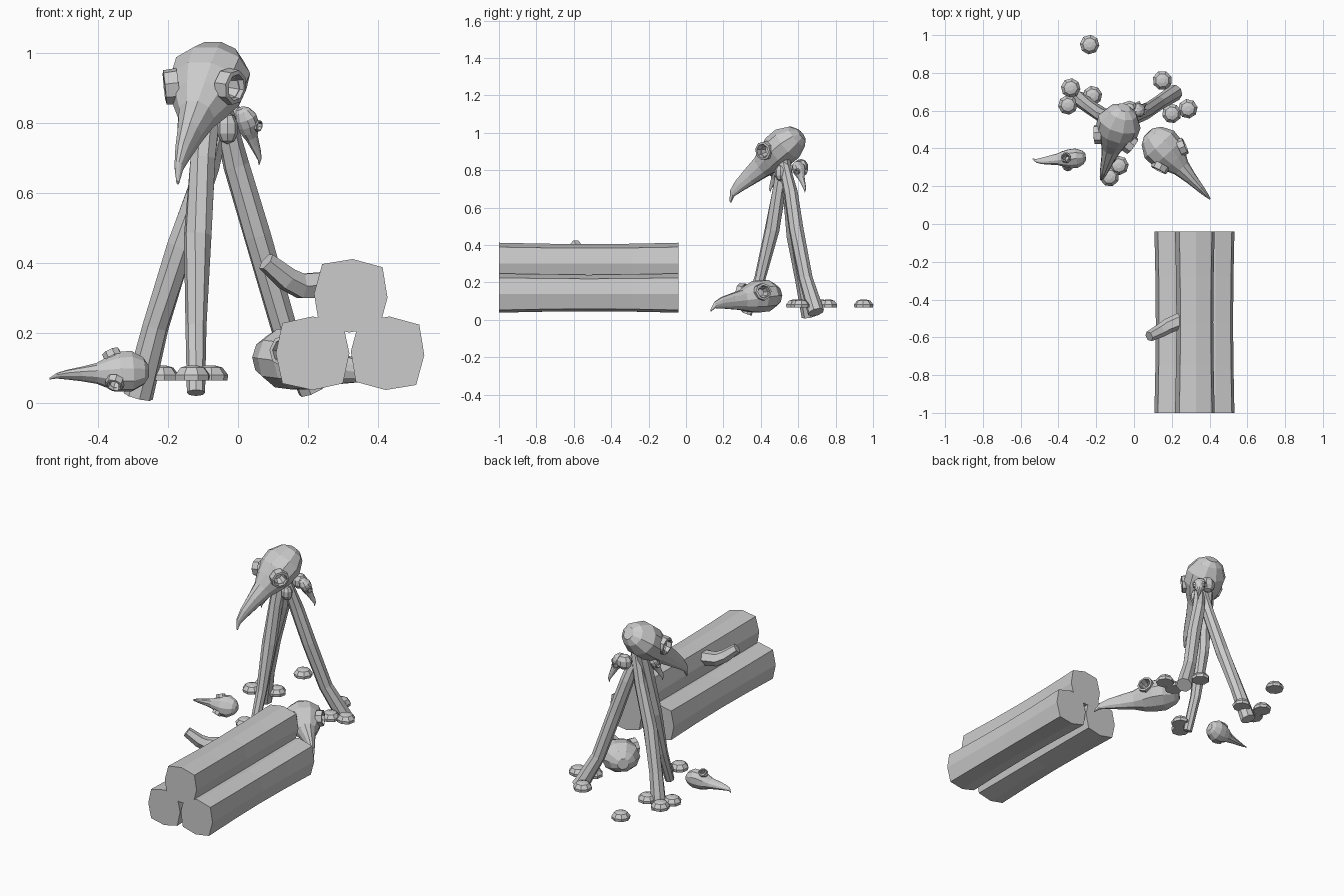
import bpy, bmesh, math, random
from mathutils import Vector, Matrix

random.seed(4)
cube = bpy.data.objects.get("Cube")
if cube:
    bpy.data.objects.remove(cube)

bone = bpy.data.materials.new("plain grey")
bone.use_nodes = True
GREY = (0.6, 0.6, 0.6, 1)
bone.diffuse_color = GREY
bone.node_tree.nodes["Principled BSDF"].inputs["Base Color"].default_value = GREY


def finish(name, bm, matrix=Matrix()):
    bmesh.ops.recalc_face_normals(bm, faces=bm.faces)
    mesh = bpy.data.meshes.new(name)
    bm.to_mesh(mesh)
    bm.free()
    mesh.transform(matrix)
    mesh.materials.append(bone)
    ob = bpy.data.objects.new(name, mesh)
    bpy.context.collection.objects.link(ob)
    return ob


def loft(bm, rings):
    """Skin a list of equal rings of points and cap both ends."""
    loops = [[bm.verts.new(p) for p in ring] for ring in rings]
    n = len(loops[0])
    for a, b in zip(loops, loops[1:]):
        for i in range(n):
            j = (i + 1) % n
            bm.faces.new((a[i], a[j], b[j], b[i]))
    bm.faces.new(loops[0])
    bm.faces.new(loops[-1])


def pole(name, path, radii, sides=8):
    pts = [Vector(p) for p in path]
    rings = []
    for k, p in enumerate(pts):
        d = pts[min(k + 1, len(pts) - 1)] - pts[max(k - 1, 0)]
        q = d.to_track_quat('Z', 'Y')
        rings.append([p + q @ Vector((radii[k] * math.cos(t), radii[k] * math.sin(t), 0))
                      for t in (math.tau * i / sides for i in range(sides))])
    bm = bmesh.new()
    loft(bm, rings)
    return finish(name, bm)


# Skull stations: distance forward, half width, top, bottom
SKULL = [(-.112, .035, .035, -.035), (-.085, .078, .073, -.062), (-.02, .116, .103, -.09),
         (.05, .112, .1, -.092), (.11, .085, .078, -.085), (.17, .054, .052, -.07),
         (.25, .036, .036, -.06), (.33, .023, .018, -.05), (.385, .013, -.006, -.045),
         (.42, .004, -.05, -.062)]


def skull(name, centre, tip, roll=0):
    centre, d = Vector(centre), Vector(tip) - Vector(centre)
    frame = (Matrix.Translation(centre)
             @ Matrix.Rotation(math.atan2(d.y, d.x), 4, 'Z')
             @ Matrix.Rotation(math.asin(-d.z / d.length), 4, 'Y')
             @ Matrix.Rotation(math.radians(roll), 4, 'X')
             @ Matrix.Scale(d.length / .42, 4))
    bm = bmesh.new()
    sides = 10
    loft(bm, [[(s, w * math.cos(t), (hi + lo) / 2 + (hi - lo) / 2 * math.sin(t))
               for t in (math.tau * i / sides for i in range(sides))] for s, w, hi, lo in SKULL])
    ob = finish(name, bm, frame)
    # Sunken eye sockets with a raised rim
    for side, label in ((1, "left"), (-1, "right")):
        axis = Vector((.35, side, .12)).to_track_quat('Z', 'Y').to_matrix().to_4x4()
        place = Matrix.Translation((.085, side * .098, .035)) @ axis
        bm = bmesh.new()
        bmesh.ops.create_cone(bm, segments=8, radius1=.022, radius2=.05, depth=.09, cap_ends=True)
        cutter = finish("socket_cutter", bm, frame @ place)
        cutter.hide_render = True
        mod = ob.modifiers.new("socket", 'BOOLEAN')
        mod.operation, mod.object = 'DIFFERENCE', cutter
        bpy.context.view_layer.objects.active = ob
        bpy.ops.object.modifier_apply(modifier=mod.name)
        bpy.data.objects.remove(cutter)
        bm = bmesh.new()
        rings = [[(r * math.cos(t), r * math.sin(t), z)
                  for t in (math.tau * i / 8 for i in range(8))]
                 for r, z in ((.052, -.03), (.05, .008), (.038, .01), (.034, -.03))]
        loft(bm, rings)
        caps = [f for f in bm.faces if len(f.verts) == 8]
        bmesh.ops.delete(bm, geom=caps, context='FACES_ONLY')
        finish(name + "_" + label + "_eye_rim", bm, frame @ place)


# Log stack: eight-sided, slightly waisted, squarish ends
def log(name, x, z, turn=0):
    rings = []
    for y, k in ((-1, 1), (-.75, .95), (-.52, .93), (-.28, .95), (-.04, 1)):
        ring = []
        for i in range(8):
            t = math.tau * i / 8 + math.radians(turn)
            r = k * (.122 if i % 2 else .105)
            ring.append((x + r * math.cos(t), y, z + r * math.sin(t)))
        rings.append(ring)
    bm = bmesh.new()
    loft(bm, rings)
    finish(name, bm)


log("log_top", .322, .307, -3)
log("log_lower_right", .213, .143)
log("log_lower_left", .427, .143, -3)
pole("log_twig", [(.3, -.49, .34), (.18, -.54, .335), (.14, -.565, .355), (.08, -.595, .405)],
     [.045, .04, .036, .028], 6)

# Tripod of crooked poles
pole("front_pole", [(-.085, .53, .86), (-.1, .5, .7), (-.115, .46, .48), (-.12, .395, .22), (-.12, .325, .03)],
     [.04, .038, .04, .03, .026])
pole("right_pole", [(-.04, .53, .86), (-.085, .55, .68), (-.165, .575, .45), (-.235, .62, .22), (-.285, .66, .02)],
     [.03, .035, .04, .038, .043])
pole("left_pole", [(-.045, .52, .84), (-.005, .56, .68), (.055, .59, .48), (.13, .64, .22), (.215, .695, .04)],
     [.03, .038, .04, .038, .045])

# Skulls on the tripod and on the ground
skull("main_skull", (-.08, .53, .925), (-.182, .205, .675))
skull("large_ground_skull", (.145, .41, .122), (.405, .13, .1))
skull("small_ground_skull", (-.315, .35, .09), (-.535, .32, .085), -60)
skull("left_hanging_skull", (.02, .6, .81), (.072, .645, .69))
skull("right_hanging_skull", (-.125, .49, .8), (-.17, .44, .69))

# Bindings at the crossing
for name, spot, size in (("front_knob", (-.03, .505, .785), (.032, .032, .045)),
                         ("back_knob", (-.025, .615, .815), (.045, .04, .045))):
    bm = bmesh.new()
    bmesh.ops.create_uvsphere(bm, u_segments=8, v_segments=5, radius=1)
    finish(name, bm, Matrix.Translation(spot) @ Matrix.Diagonal((*size, 1)))

# Flat-bottomed stones around the feet
STONES = [(-.235, .95), (-.335, .72), (-.35, .63), (-.22, .68), (.15, .76),
          (.285, .61), (.2, .585), (-.13, .25), (-.08, .31)]
for i, (x, y) in enumerate(STONES):
    spin = random.uniform(0, math.tau)
    bm = bmesh.new()
    loft(bm, [[(r * math.cos(t), r * math.sin(t), z)
               for t in (math.tau * k / 8 + spin for k in range(8))]
              for r, z in ((.05, 0), (.052, .016), (.036, .037), (.015, .043))])
    finish("stone_%d" % (i + 1), bm, Matrix.Translation((x, y, .065)))
